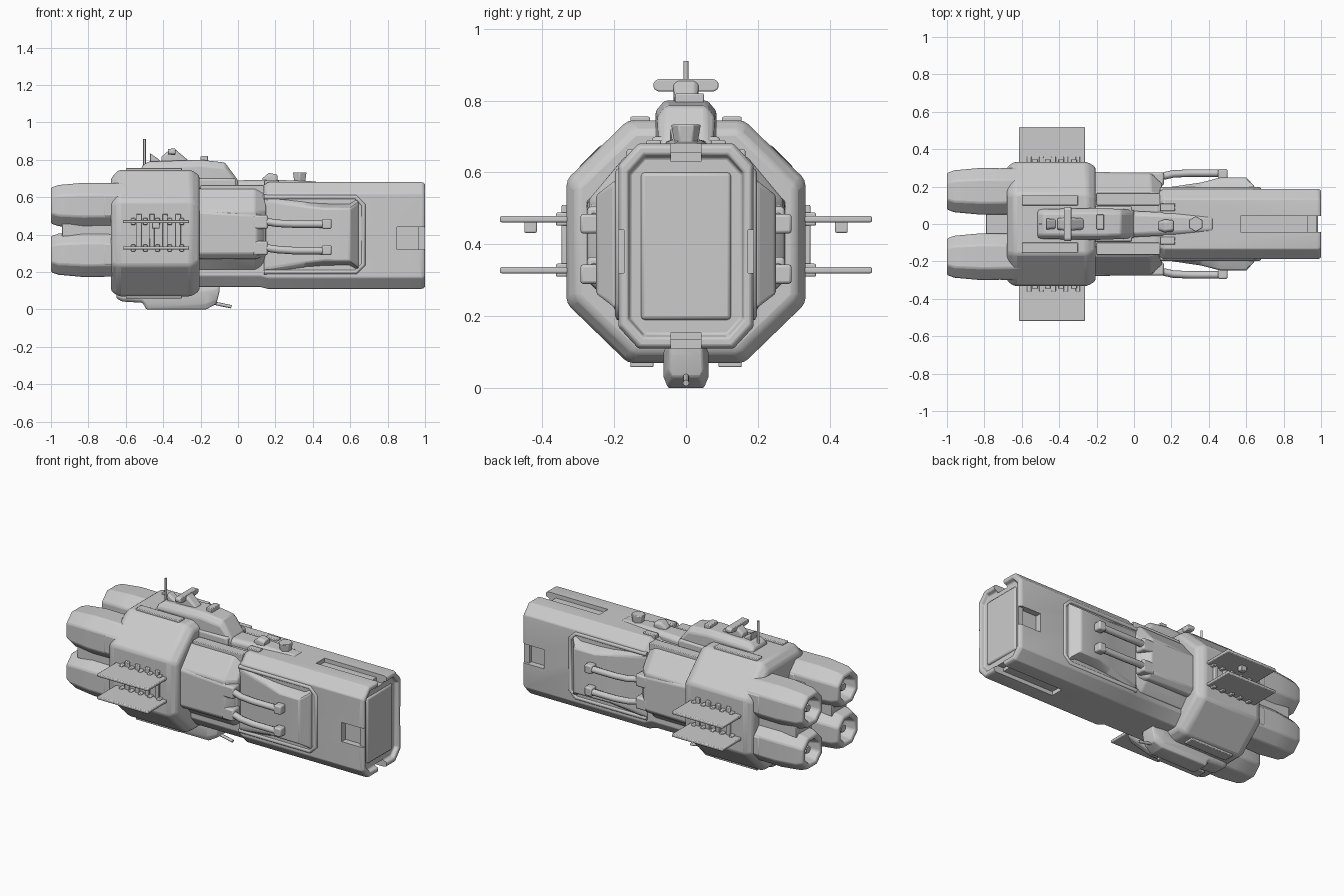
import bpy, bmesh, math
from mathutils import Vector


def finish(name, bm, bevel=0.0, hide=False):
    bmesh.ops.recalc_face_normals(bm, faces=bm.faces)
    me = bpy.data.meshes.new(name)
    bm.to_mesh(me)
    bm.free()
    ob = bpy.data.objects.new(name, me)
    bpy.context.collection.objects.link(ob)
    if bevel:
        m = ob.modifiers.new("bevel", "BEVEL")
        m.width, m.segments, m.limit_method = bevel, 2, "ANGLE"
        m.angle_limit = math.radians(25)
    ob.hide_render = hide
    ob.hide_set(hide)
    return ob


# Loft of chamfered rectangles along x: (x, half width, z low, z high, chamfer y, chamfer z)
def loft(name, sections, y=0.0, bevel=0.008):
    bm = bmesh.new()
    rings = []
    for x, w, a, b, cy, cz in sections:
        pts = [(w, a + cz), (w, b - cz), (w - cy, b), (cy - w, b),
               (-w, b - cz), (-w, a + cz), (cy - w, a), (w - cy, a)]
        rings.append([bm.verts.new((x, y + p, z)) for p, z in pts])
    for r, s in zip(rings, rings[1:]):
        for i in range(8):
            bm.faces.new((r[i], r[(i + 1) % 8], s[(i + 1) % 8], s[i]))
    bm.faces.new(rings[0])
    bm.faces.new(rings[-1])
    return finish(name, bm, bevel)


def box(name, x0, x1, y0, y1, z0, z1, bevel=0.004, hide=False):
    bm = bmesh.new()
    bmesh.ops.create_cube(bm, size=1)
    for v in bm.verts:
        v.co = Vector(((x0 + x1) / 2 + v.co.x * (x1 - x0), (y0 + y1) / 2 + v.co.y * (y1 - y0),
                       (z0 + z1) / 2 + v.co.z * (z1 - z0)))
    return finish(name, bm, bevel, hide)


def tube(name, pts, radius):
    cu = bpy.data.curves.new(name, "CURVE")
    cu.dimensions, cu.bevel_depth, cu.bevel_resolution = "3D", radius, 2
    cu.use_fill_caps = True
    sp = cu.splines.new("POLY")
    sp.points.add(len(pts) - 1)
    for p, c in zip(sp.points, pts):
        p.co = (*c, 1)
    ob = bpy.data.objects.new(name, cu)
    bpy.context.collection.objects.link(ob)
    return ob


def cut(target, cutter):
    m = target.modifiers.new("cut", "BOOLEAN")
    m.operation, m.object, m.solver = "DIFFERENCE", cutter, "EXACT"


# Forward hull with recessed nose plate
hull = loft("forward_hull", [
    (-0.3, 0.17, 0.12, 0.65, 0.05, 0.06), (0.12, 0.17, 0.12, 0.65, 0.05, 0.06),
    (0.16, 0.188, 0.11, 0.68, 0.055, 0.06), (0.985, 0.188, 0.11, 0.68, 0.055, 0.06),
    (1.0, 0.18, 0.118, 0.672, 0.052, 0.058), (1.0, 0.162, 0.14, 0.65, 0.045, 0.05),
    (0.975, 0.155, 0.15, 0.64, 0.04, 0.045)], bevel=0.005)
for s in (-1, 1):
    ys = sorted((s * 0.15, s * 0.3))
    cut(hull, box("side_notch_cutter", 0.85, 0.965, *ys, 0.32, 0.44, 0, True))
    ys = sorted((s * 0.172, s * 0.3))
    cut(hull, box("side_slot_cutter", 0.93, 1.1, *ys, 0.32, 0.44, 0, True))
cut(hull, box("top_groove_cutter", 0.57, 1.1, -0.042, 0.042, 0.655, 0.8, 0, True))
cut(hull, box("top_notch_cutter", 0.93, 1.1, -0.042, 0.042, 0.63, 0.8, 0, True))
cut(hull, box("bottom_groove_cutter", 0.57, 1.1, -0.042, 0.042, 0.0, 0.135, 0, True))
cut(hull, box("bottom_notch_cutter", 0.93, 1.1, -0.042, 0.042, 0.0, 0.155, 0, True))
box("nose_plate", 0.96, 0.985, -0.125, 0.125, 0.19, 0.6, 0.01)

# Mid section collar and rear drum
loft("mid_section", [(-0.24, 0.27, 0.21, 0.645, 0.10, 0.12), (0.09, 0.27, 0.21, 0.645, 0.10, 0.12),
                     (0.15, 0.215, 0.23, 0.62, 0.06, 0.10)])
loft("mid_band", [(-0.24, 0.278, 0.27, 0.55, 0.03, 0.03), (0.1, 0.274, 0.27, 0.53, 0.03, 0.03),
                  (0.14, 0.23, 0.29, 0.51, 0.03, 0.03)])
loft("rear_drum", [(-0.68, 0.305, 0.10, 0.70, 0.15, 0.14), (-0.64, 0.332, 0.07, 0.745, 0.17, 0.165),
                   (-0.25, 0.332, 0.07, 0.745, 0.17, 0.165), (-0.205, 0.305, 0.10, 0.715, 0.16, 0.155)], bevel=0.014)
box("engine_mount", -0.79, -0.6, -0.2, 0.2, 0.27, 0.58)
box("engine_spine", -0.94, -0.6, -0.25, -0.1, 0.39, 0.46)
box("engine_spine", -0.94, -0.6, 0.1, 0.25, 0.39, 0.46)

for s in (-1, 1):
    # Engines with hollow nozzles
    for z in (0.555, 0.295):
        loft("engine", [(x, r, z - r * 0.98, z + r * 0.98, r * k, r * k) for x, r, k in (
            (-0.6, 0.122, 0.5), (-0.83, 0.124, 0.5), (-0.96, 0.112, 0.5), (-1.0, 0.098, 0.55),
            (-1.0, 0.072, 0.58), (-0.93, 0.055, 0.58))], y=s * 0.175, bevel=0.008)
        loft("nozzle_core", [(-0.9, 0.035, z - 0.035, z + 0.035, 0.018, 0.018),
                             (-0.97, 0.02, z - 0.02, z + 0.02, 0.01, 0.01)], y=s * 0.175, bevel=0)
        box("engine_housing", -0.72, -0.6, s * 0.175 - 0.125, s * 0.175 + 0.125, z - 0.06, z + 0.06, 0.01)

    # Raised side blister with a slope towards the pipes
    bm = bmesh.new()
    rings = []
    for x, y, a, b in ((0.14, 0.19, 0.22, 0.58), (0.36, 0.222, 0.25, 0.55), (0.46, 0.248, 0.26, 0.54),
                       (0.60, 0.25, 0.26, 0.54), (0.645, 0.20, 0.23, 0.57)):
        prof = ((0.15, a - 0.03), (0.188, a - 0.025), (y, a), (y, b), (0.188, b + 0.025), (0.15, b + 0.03))
        rings.append([bm.verts.new((x, s * p, z)) for p, z in prof])
    for r, t in zip(rings, rings[1:]):
        for i in range(6):
            bm.faces.new((r[i], r[(i + 1) % 6], t[(i + 1) % 6], t[i]))
    bm.faces.new(rings[0])
    bm.faces.new(rings[-1])
    finish("side_blister", bm, 0.008)

    # Thin frame around the blister
    rim = [(0.14, 0.6), (0.63, 0.6), (0.67, 0.56), (0.67, 0.24), (0.63, 0.2), (0.14, 0.2)]
    tube("blister_frame", [(x, s * 0.184, z) for x, z in rim], 0.013)

    # Twin side pipes with end couplings
    for z, d in ((0.46, -0.004), (0.32, -0.006)):
        tube("side_pipe", [(0.07, s * 0.245, z + 0.015), (0.13, s * 0.25, z + 0.012), (0.21, s * 0.268, z),
                           (0.30, s * 0.272, z + d), (0.49, s * 0.272, z + d)], 0.02)
        box("pipe_coupling", 0.45, 0.50, s * 0.268 - 0.026, s * 0.268 + 0.026, z - 0.03, z + 0.024, 0.008)
        box("pipe_socket", 0.08, 0.16, s * 0.24 - 0.035, s * 0.24 + 0.035, z - 0.03, z + 0.045, 0.01)

    # Radiator wings, root brackets and ribs
    for z in (0.47, 0.328):
        box("wing", -0.615, -0.262, *sorted((s * 0.32, s * 0.518)), z - 0.009, z + 0.009, 0.005)
        for i in range(5):
            x = -0.56 + i * 0.065
            box("wing_bracket", x - 0.012, x + 0.012, *sorted((s * 0.32, s * 0.362)), z - 0.018, z + 0.018)
    for i in range(4):
        x = -0.53 + i * 0.07
        box("drum_rib", x - 0.014, x + 0.014, *sorted((s * 0.32, s * 0.346)), 0.33, 0.51)
    box("wing_sensor", -0.46, -0.42, *sorted((s * 0.415, s * 0.45)), 0.432, 0.465)

    # Raised panels on drum and deck
    box("drum_top_panel", -0.6, -0.3, *sorted((s * 0.1, s * 0.155)), 0.73, 0.755)
    box("drum_bottom_panel", -0.6, -0.3, *sorted((s * 0.09, s * 0.155)), 0.058, 0.09)
    box("deck_rail", -0.2, 0.14, *sorted((s * 0.10, s * 0.165)), 0.62, 0.664)

# Bridge superstructure
loft("bridge", [(-0.515, 0.075, 0.70, 0.765, 0.02, 0.02), (-0.48, 0.08, 0.70, 0.79, 0.025, 0.03),
                (-0.2, 0.085, 0.64, 0.80, 0.025, 0.03), (-0.07, 0.08, 0.63, 0.785, 0.025, 0.03),
                (0.0, 0.075, 0.62, 0.69, 0.02, 0.02)])
box("bridge_base", -0.22, -0.01, -0.095, 0.095, 0.62, 0.70, 0.01)
loft("bridge_tower", [(-0.41, 0.03, 0.77, 0.815, 0.01, 0.01), (-0.37, 0.035, 0.77, 0.85, 0.01, 0.01),
                      (-0.335, 0.035, 0.77, 0.855, 0.01, 0.01), (-0.27, 0.03, 0.77, 0.80, 0.01, 0.01)], bevel=0.004)
loft("sensor_bar", [(-0.375, 0.09, 0.828, 0.858, 0.012, 0.008), (-0.335, 0.09, 0.825, 0.86, 0.012, 0.008)], bevel=0.004)
tube("mast", [(-0.5, 0, 0.74), (-0.5, 0, 0.91)], 0.007)
loft("aft_fin", [(-0.47, 0.03, 0.77, 0.835, 0.01, 0.01), (-0.42, 0.025, 0.77, 0.80, 0.01, 0.01)], bevel=0.003)
box("bridge_hatch", -0.2, -0.16, -0.03, 0.05, 0.78, 0.82)

# Dorsal deck and small turrets
loft("deck_spine", [(-0.02, 0.07, 0.62, 0.69, 0.02, 0.02), (0.22, 0.06, 0.62, 0.692, 0.02, 0.015),
                    (0.42, 0.04, 0.62, 0.684, 0.01, 0.01)])
loft("turret", [(0.13, 0.022, 0.67, 0.70, 0.008, 0.008), (0.165, 0.035, 0.67, 0.73, 0.012, 0.012),
                (0.21, 0.03, 0.67, 0.72, 0.012, 0.012)], y=-0.01, bevel=0.004)
bm = bmesh.new()
bmesh.ops.create_cone(bm, cap_ends=True, segments=6, radius1=0.032, radius2=0.042, depth=0.06)
bmesh.ops.translate(bm, verts=bm.verts, vec=(0.33, 0, 0.703))
finish("round_turret", bm, 0.004)
for s in (-1, 1):
    box("deck_vent", 0.14, 0.22, s * 0.09 - 0.02, s * 0.09 + 0.02, 0.66, 0.69)

# Belly pod and gun
loft("belly_pod", [(-0.65, 0.05, 0.06, 0.13, 0.01, 0.01), (-0.62, 0.06, 0.042, 0.13, 0.015, 0.015),
                   (-0.51, 0.06, 0.035, 0.13, 0.015, 0.015), (-0.49, 0.062, 0.0, 0.13, 0.012, 0.03),
                   (-0.17, 0.062, 0.0, 0.13, 0.012, 0.03), (-0.115, 0.05, 0.03, 0.13, 0.012, 0.02),
                   (-0.1, 0.045, 0.09, 0.15, 0.01, 0.01)], bevel=0.006)
tube("belly_gun", [(-0.16, 0, 0.04), (-0.035, 0, 0.014)], 0.009)

# Smooth shading with sharp edges kept
for ob in bpy.data.objects:
    if ob.type == "MESH" and not ob.hide_render:
        bpy.ops.object.select_all(action="DESELECT")
        ob.select_set(True)
        bpy.context.view_layer.objects.active = ob
        bpy.ops.object.shade_smooth_by_angle(angle=math.radians(30))
